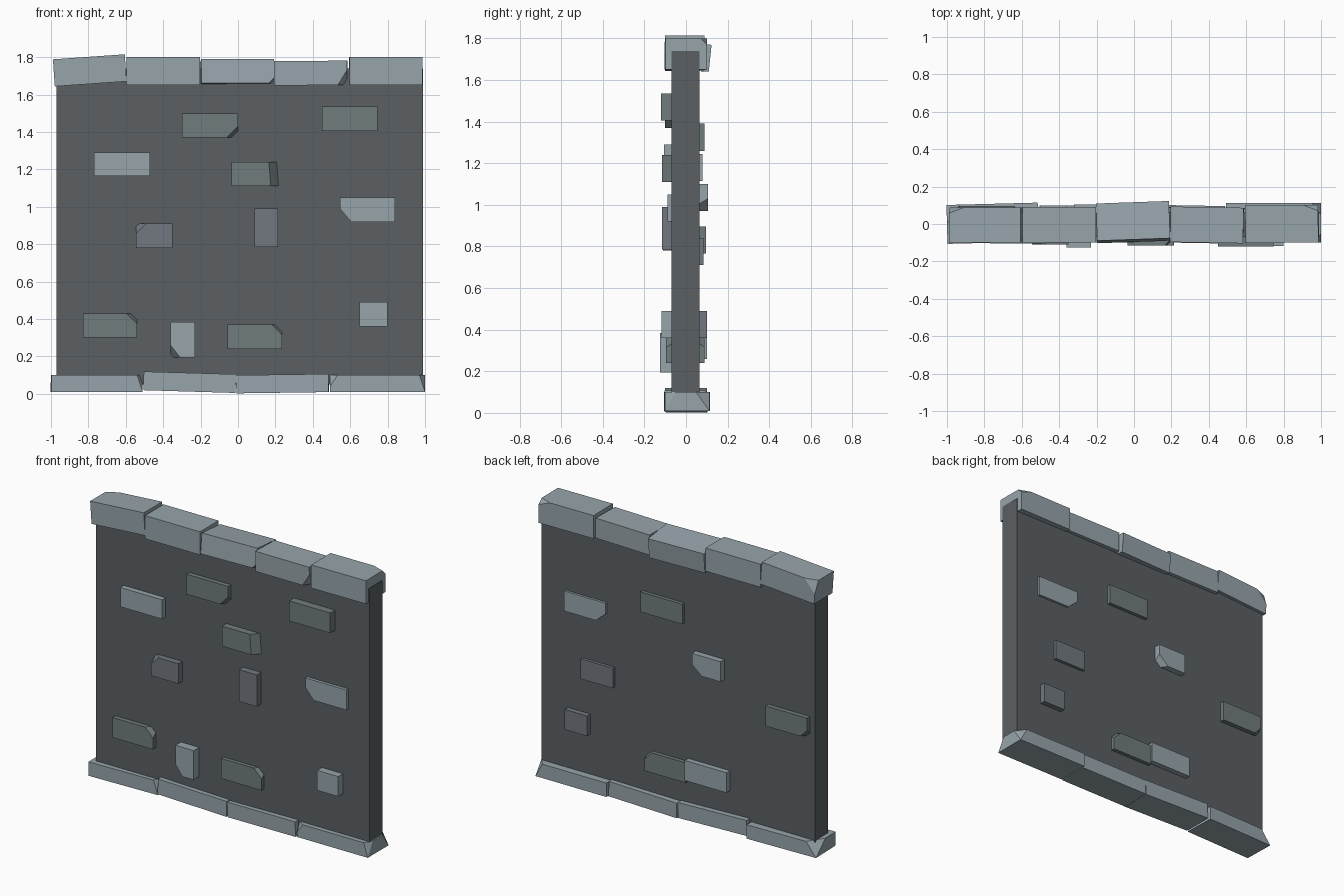
import bpy, bmesh, math
from mathutils import Vector, Matrix


def material(name, rgb):
    m = bpy.data.materials.new(name)
    m.diffuse_color = (*rgb, 1)
    return m


DARK = material("dark mortar grey", (0.105, 0.117, 0.124))
LIGHT = material("light stone", (0.31, 0.375, 0.41))
MID = material("mid stone", (0.165, 0.200, 0.203))
BLUE = material("blue grey stone", (0.165, 0.188, 0.213))


def stone(name, xs, ys, zs, mat, rot=(0, 0, 0), cuts=()):
    """Box from ranges, corners sliced off by (corner signs, x/y/z intercepts), then tilted."""
    lo, hi = Vector((xs[0], ys[0], zs[0])), Vector((xs[1], ys[1], zs[1]))
    centre, half = (lo + hi) / 2, (hi - lo) / 2
    bm = bmesh.new()
    bmesh.ops.create_cube(bm, size=2)
    bmesh.ops.scale(bm, vec=half, verts=bm.verts)
    for sign, size in cuts:
        corner = Vector(s * h for s, h in zip(sign, half))
        normal = Vector(s / a for s, a in zip(sign, size))
        point = corner - Vector((sign[0] * size[0], 0, 0))
        bmesh.ops.bisect_plane(bm, geom=bm.verts[:] + bm.edges[:] + bm.faces[:],
                               plane_co=point, plane_no=normal, clear_outer=True)
        bmesh.ops.holes_fill(bm, edges=[e for e in bm.edges if e.is_boundary])
    bmesh.ops.recalc_face_normals(bm, faces=bm.faces)
    turn = Matrix.Identity(4)
    for a, axis in zip(rot, "XYZ"):
        turn = Matrix.Rotation(math.radians(a), 4, axis) @ turn
    bm.transform(Matrix.Translation(centre) @ turn)
    mesh = bpy.data.meshes.new(name)
    bm.to_mesh(mesh)
    bm.free()
    mesh.materials.append(mat)
    ob = bpy.data.objects.new(name, mesh)
    bpy.context.collection.objects.link(ob)
    return ob


# Wall panel
stone("wall_panel", (-0.97, 0.99), (-0.07, 0.065), (0.05, 1.74), DARK)

# Cap stones along the top
stone("cap_stone_1", (-0.985, -0.6), (-0.1, 0.088), (1.657, 1.802), LIGHT, (0, -4, 0),
      [((-1, 1, 1), (0.08, 0.03, 0.08))])
stone("cap_stone_2", (-0.597, -0.203), (-0.1, 0.09), (1.65, 1.80), LIGHT)
stone("cap_stone_3", (-0.2, 0.19), (-0.09, 0.11), (1.65, 1.78), LIGHT, (-6, 0, 2),
      [((1, -1, -1), (0.03, 0.05, 0.03))])
stone("cap_stone_4", (0.195, 0.585), (-0.1, 0.09), (1.65, 1.78), LIGHT, (0, -0.5, -1),
      [((1, -1, -1), (0.05, 0.06, 0.08))])
stone("cap_stone_5", (0.595, 0.985), (-0.1, 0.1), (1.65, 1.80), LIGHT, (0, 0, 0.5),
      [((1, 1, 1), (0.08, 0.03, 0.03))])

# Base stones along the bottom
stone("base_stone_1", (-1, -0.512), (-0.1, 0.108), (0.01, 0.10), LIGHT, (0, 0, 1.5),
      [((-1, 1, 1), (0.07, 0.1, 0.09)), ((1, -1, 1), (0.03, 0.05, 0.09))])
stone("base_stone_2", (-0.505, -0.012), (-0.1, 0.1), (0.012, 0.112), LIGHT, (0, 1.7, 0))
stone("base_stone_3", (-0.008, 0.485), (-0.1, 0.1), (0.006, 0.103), LIGHT, (0, -0.8, -1))
stone("base_stone_4", (0.492, 1), (-0.1, 0.113), (0.01, 0.10), LIGHT, (0, 0, 0),
      [((1, 1, 1), (0.05, 0.065, 0.09)), ((1, -1, 1), (0.03, 0.05, 0.09)),
       ((-1, -1, 1), (0.04, 0.03, 0.06))])

# Bricks showing through: left, right, bottom, top, face depth, colour, corner cuts
front = [
    (-0.77, -0.47, 1.165, 1.29, 0.105, LIGHT, []),
    (-0.30, 0.00, 1.37, 1.50, 0.10, MID, [(1, -1, (0.06, 0.08, 0.06))]),
    (0.45, 0.745, 1.405, 1.535, 0.12, MID, []),
    (-0.035, 0.22, 1.11, 1.24, 0.115, MID, [(1, 1, (0.055, 0.06, 0.7))]),
    (0.545, 0.84, 0.92, 1.05, 0.09, LIGHT, [(-1, -1, (0.06, 9, 0.07))]),
    (-0.545, -0.35, 0.78, 0.91, 0.11, BLUE, [(-1, 1, (0.055, 0.06, 0.05))]),
    (0.087, 0.215, 0.785, 0.99, 0.115, BLUE, []),
    (-0.83, -0.54, 0.30, 0.43, 0.10, MID, [(1, 1, (0.055, 0.08, 0.055))]),
    (-0.36, -0.23, 0.195, 0.385, 0.125, LIGHT, [(-1, -1, (0.05, 0.08, 0.065))]),
    (-0.055, 0.235, 0.24, 0.37, 0.095, MID, [(1, 1, (0.055, 0.08, 0.055))]),
    (0.65, 0.80, 0.36, 0.49, 0.118, LIGHT, []),
]
back = [
    (0.52, 0.82, 1.115, 1.245, 0.08, LIGHT, [(-1, -1, (0.07, 9, 0.06))]),
    (-0.035, 0.265, 1.26, 1.39, 0.088, MID, []),
    (0.465, 0.695, 0.71, 0.84, 0.085, BLUE, []),
    (-0.32, -0.115, 0.97, 1.10, 0.105, LIGHT, [(1, -1, (0.07, 0.1, 0.06))]),
    (0.64, 0.80, 0.36, 0.49, 0.10, BLUE, []),
    (-0.935, -0.635, 0.765, 0.895, 0.095, MID, [(-1, -1, (0.05, 0.06, 0.05))]),
    (-0.06, 0.235, 0.24, 0.37, 0.09, MID, [(1, 1, (0.055, 0.08, 0.055))]),
    (-0.36, -0.06, 0.26, 0.39, 0.10, LIGHT, []),
]
for side, sy, bricks in (("front", -1, front), ("back", 1, back)):
    for i, (x0, x1, z0, z1, depth, mat, cuts) in enumerate(bricks, 1):
        stone(f"{side}_brick_{i}", (x0, x1), sorted((0, sy * depth)), (z0, z1), mat,
              cuts=[((sx, sy, sz), size) for sx, sz, size in cuts])
